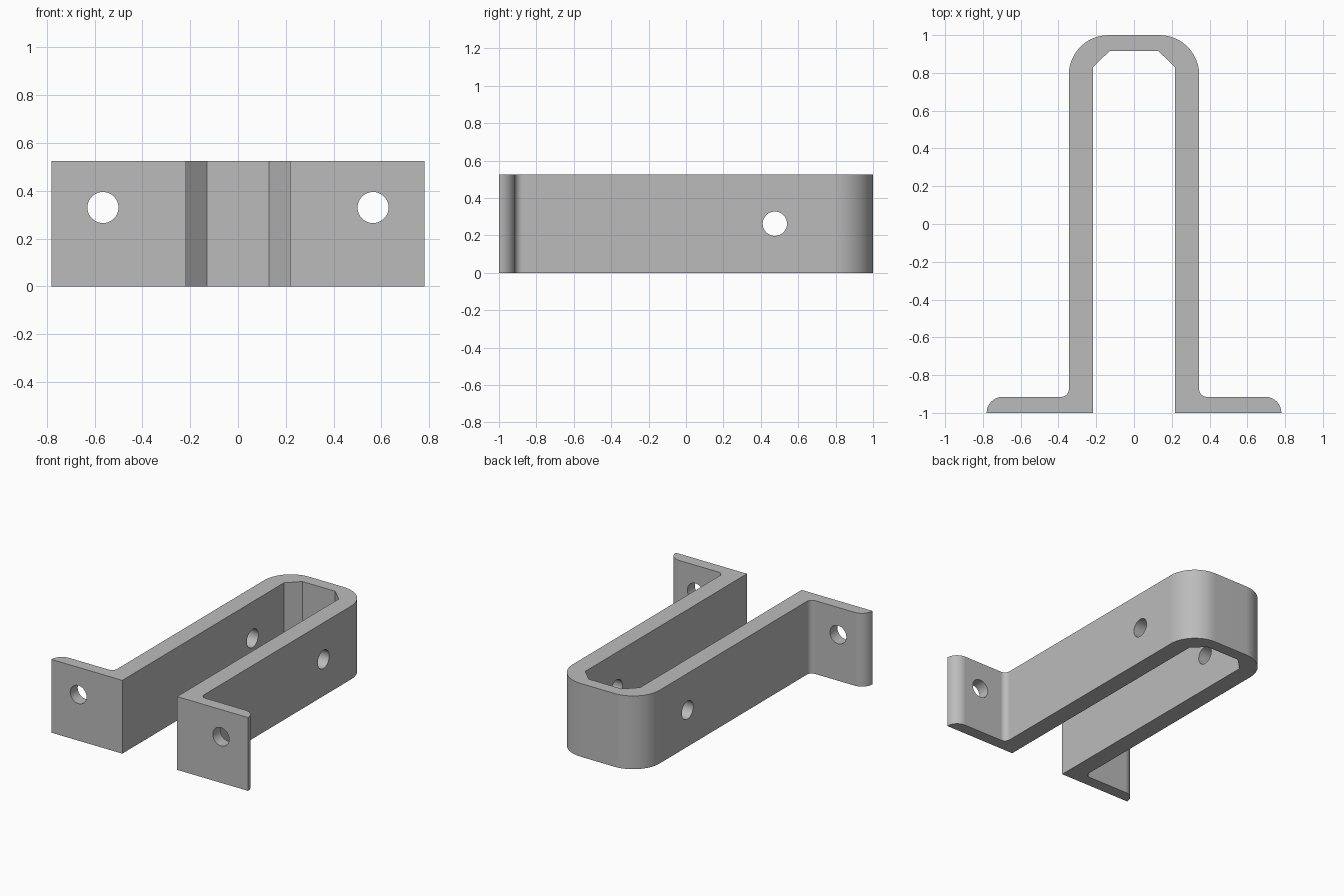
import bpy, bmesh, math
from mathutils import Matrix, Vector

if "Cube" in bpy.data.objects:
    bpy.data.objects.remove(bpy.data.objects["Cube"], do_unlink=True)

HEIGHT = 0.525
HOLE_RADIUS = 0.065

grey = bpy.data.materials.new("plain grey")
grey.use_nodes = True
colour = (0.5, 0.5, 0.5, 1)
grey.diffuse_color = colour
grey.node_tree.nodes["Principled BSDF"].inputs["Base Color"].default_value = colour


def arc(cx, cy, radius, start, end, steps=12):
    """Points along a circular arc, angles in degrees."""
    angles = [math.radians(start + (end - start) * i / steps) for i in range(steps + 1)]
    return [(cx + radius * math.cos(a), cy + radius * math.sin(a)) for a in angles]


def make_object(name, bm):
    bmesh.ops.recalc_face_normals(bm, faces=bm.faces)
    mesh = bpy.data.meshes.new(name)
    bm.to_mesh(mesh)
    bm.free()
    mesh.materials.append(grey)
    obj = bpy.data.objects.new(name, mesh)
    bpy.context.collection.objects.link(obj)
    return obj


# Bracket outline: left half from inner crown to outer crown, then mirrored
half = [(0.13, 0.915), (0.217, 0.83), (0.217, -1), (0.78, -1)]
half += arc(0.695, -1, 0.085, 0, 90)        # rounded flange tip
half += arc(0.385, -0.875, 0.04, 270, 180)  # fillet between flange and arm
half += arc(0.135, 0.79, 0.21, 0, 90)       # rounded crown corner
outline = half + [(-x, y) for x, y in reversed(half)]

bm = bmesh.new()
base = bm.faces.new([bm.verts.new((x, y, 0)) for x, y in outline])
walls = bmesh.ops.extrude_face_region(bm, geom=[base])
top = [v for v in walls["geom"] if isinstance(v, bmesh.types.BMVert)]
bmesh.ops.translate(bm, verts=top, vec=(0, 0, HEIGHT))
bracket = make_object("u_bracket", bm)

# Bolt holes: one through each flange, one straight across both arms
bm = bmesh.new()
holes = [((side * 0.565, -0.95, 0.33), "X", 0.3) for side in (-1, 1)]
holes.append(((0, 0.475, 0.2625), "Y", 1))
for centre, axis, depth in holes:
    matrix = Matrix.Translation(Vector(centre)) @ Matrix.Rotation(math.pi / 2, 4, axis)
    bmesh.ops.create_cone(bm, cap_ends=True, segments=48, radius1=HOLE_RADIUS,
                          radius2=HOLE_RADIUS, depth=depth, matrix=matrix)
cutter = make_object("hole_cutter", bm)
cutter.hide_render = True

drill = bracket.modifiers.new("drill holes", "BOOLEAN")
drill.operation = "DIFFERENCE"
drill.solver = "EXACT"
drill.object = cutter

# Bake the holes, remove the cutter, and smooth only the rounded surfaces
bpy.ops.object.select_all(action="DESELECT")
bracket.select_set(True)
bpy.context.view_layer.objects.active = bracket
bpy.ops.object.modifier_apply(modifier=drill.name)
bpy.data.objects.remove(cutter, do_unlink=True)
bpy.ops.object.shade_smooth_by_angle(angle=math.radians(30))
bracket.modifiers.new("even shading", "WEIGHTED_NORMAL").keep_sharp = True
